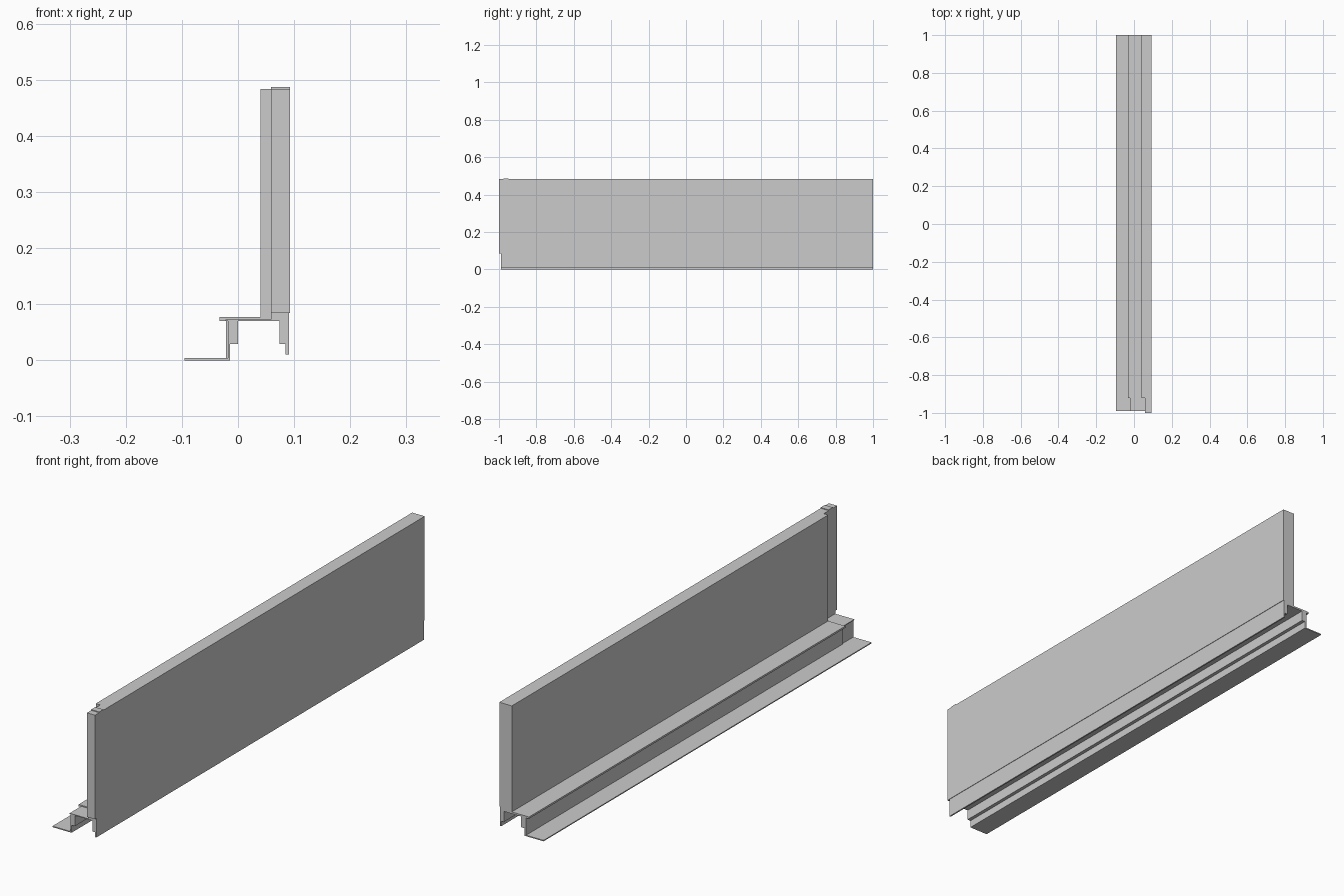
import bpy, bmesh

if "Cube" in bpy.data.objects:
    bpy.data.objects.remove(bpy.data.objects["Cube"])


def extrude_profile(name, points, y0, y1):
    """Closed XZ profile swept along Y."""
    bm = bmesh.new()
    face = bm.faces.new([bm.verts.new((x, y0, z)) for x, z in points])
    moved = bmesh.ops.extrude_face_region(bm, geom=[face])["geom"]
    verts = [v for v in moved if isinstance(v, bmesh.types.BMVert)]
    bmesh.ops.translate(bm, verts=verts, vec=(0, y1 - y0, 0))
    bmesh.ops.recalc_face_normals(bm, faces=bm.faces)
    mesh = bpy.data.meshes.new(name)
    bm.to_mesh(mesh)
    bm.free()
    obj = bpy.data.objects.new(name, mesh)
    bpy.context.collection.objects.link(obj)
    return obj


def section(wall_x, wall_top, ledge_x, ledge_top, riser_x):
    """Foot flange, riser, ledge and upright wall in one cross-section."""
    return [
        # underside: flange, inner rib, channel, outer drip lip
        (-0.095, 0), (-0.014, 0), (-0.014, 0.029), (0, 0.029), (0, 0.07),
        (0.074, 0.07), (0.074, 0.029), (0.085, 0.029), (0.085, 0.01), (0.091, 0.01),
        # wall
        (0.091, 0.084), (0.093, 0.084), (0.093, wall_top), (wall_x, wall_top),
        # ledge with overhang, riser, flange top
        (wall_x, ledge_top), (ledge_x, ledge_top), (ledge_x, 0.07),
        (riser_x, 0.07), (riser_x, 0.004), (-0.095, 0.004),
    ]


# Full-width wall and ledge along most of the length
extrude_profile("wall_section", section(0.04, 0.484, -0.033, 0.077, -0.021), -0.92, 1.0)

# Slimmer joint that slides under the next section
extrude_profile("joint_tongue", section(0.059, 0.484, -0.022, 0.073, -0.018), -0.99, -0.92)

# End cap on the upper part of the wall
extrude_profile("wall_end_cap",
                [(0.059, 0.084), (0.093, 0.084), (0.093, 0.484), (0.059, 0.484)],
                -1.0, -0.99)

# Small locking tab on top of the joint
extrude_profile("locking_tab",
                [(0.059, 0.484), (0.093, 0.484), (0.093, 0.487), (0.059, 0.487)],
                -0.975, -0.95)
